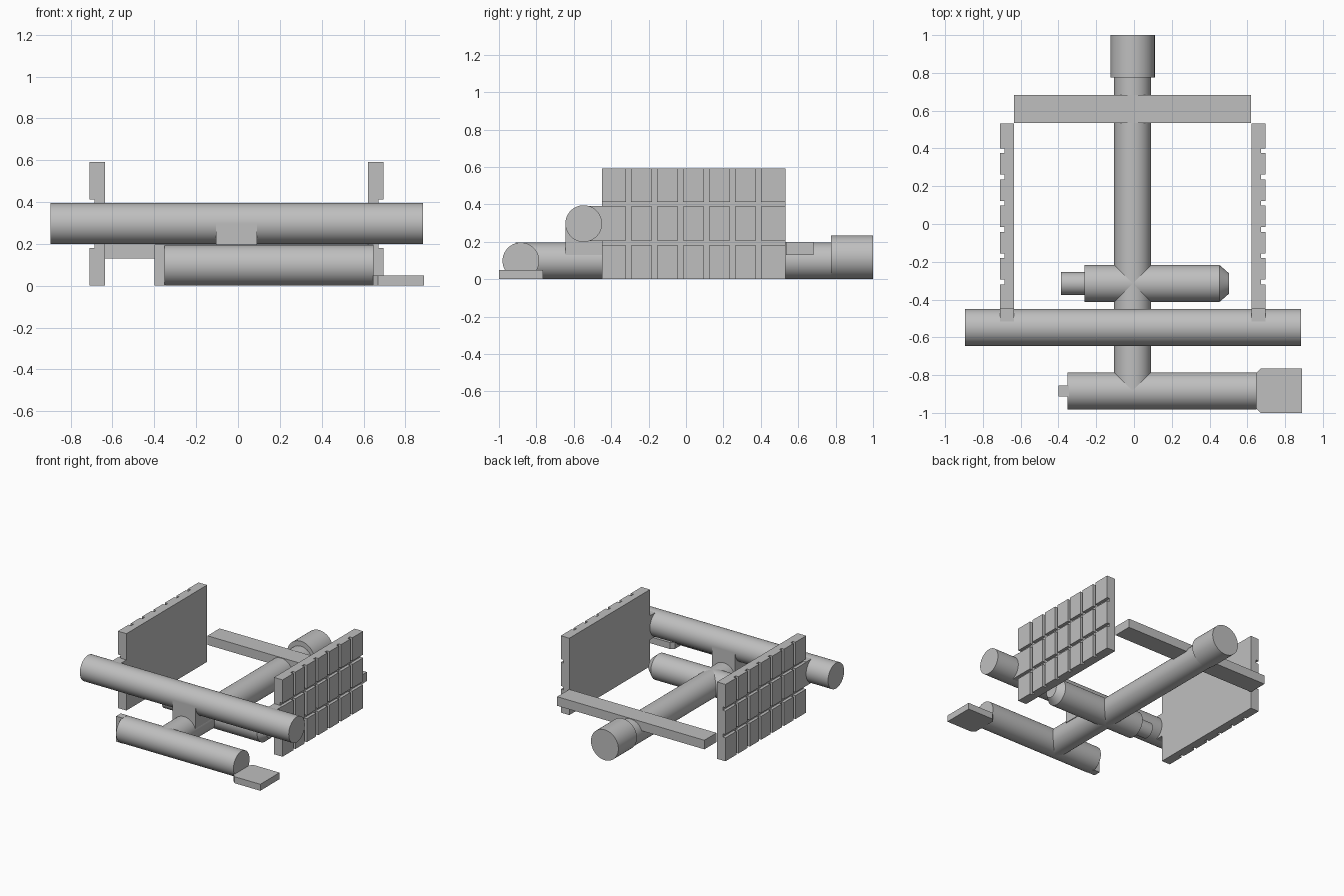
import bpy, bmesh, math
from mathutils import Matrix, Vector

if "Cube" in bpy.data.objects:
    bpy.data.objects.remove(bpy.data.objects["Cube"])

grey = bpy.data.materials.new("light grey")
grey.diffuse_color = (0.52, 0.52, 0.52, 1)
grey.use_nodes = True
grey.node_tree.nodes["Principled BSDF"].inputs["Base Color"].default_value = grey.diffuse_color


def finish(name, bm, smooth=False):
    bmesh.ops.recalc_face_normals(bm, faces=bm.faces)
    me = bpy.data.meshes.new(name)
    bm.to_mesh(me)
    bm.free()
    me.materials.append(grey)
    ob = bpy.data.objects.new(name, me)
    bpy.context.collection.objects.link(ob)
    if smooth:
        bpy.ops.object.select_all(action='DESELECT')
        ob.select_set(True)
        bpy.context.view_layer.objects.active = ob
        bpy.ops.object.shade_smooth_by_angle(angle=math.radians(30))
    return ob


def box_mesh(x, y, z):
    bm = bmesh.new()
    bmesh.ops.create_cube(bm, size=1)
    for v in bm.verts:
        v.co = [(a + b) / 2 + c * (b - a) for (a, b), c in zip((x, y, z), v.co)]
    return bm


def box(name, x, y, z):
    return finish(name, box_mesh(x, y, z))


def rod(name, axis, start, end, centre, r, r_end=None):
    """Round bar along x or y; centre gives (other horizontal, z)."""
    bm = bmesh.new()
    bmesh.ops.create_cone(bm, cap_ends=True, segments=64, radius1=r,
                          radius2=r if r_end is None else r_end, depth=end - start)
    mid = (start + end) / 2
    if axis == 'x':
        m = Matrix.Translation((mid, *centre)) @ Matrix.Rotation(math.pi / 2, 4, 'Y')
    else:
        m = Matrix.Translation((centre[0], mid, centre[1])) @ Matrix.Rotation(-math.pi / 2, 4, 'X')
    bm.transform(m)
    return finish(name, bm, True)


CX = -0.007   # centre line of the body

# Body spine and tail
rod("spine", 'y', -0.88, 0.79, (CX, 0.098), 0.098)
rod("tail_cap", 'y', 0.775, 1.0, (CX, 0.117), 0.117)
box("rear_crossbar", (-0.635, 0.62), (0.535, 0.683), (0.13, 0.2))

# Middle cross rod with stub and tapered tip
rod("middle_rod", 'x', -0.262, 0.452, (-0.315, 0.098), 0.098)
rod("middle_stub", 'x', -0.387, -0.25, (-0.315, 0.098), 0.06)
rod("middle_tip", 'x', 0.452, 0.502, (-0.315, 0.098), 0.098, 0.055)

# Front rod with end tab
rod("front_rod", 'x', -0.352, 0.648, (-0.883, 0.098), 0.098)
box("front_tab", (-0.4, -0.345), (-0.912, -0.855), (0, 0.196))

# Flat foot with two clipped corners
bm = bmesh.new()
foot = [(0.645, -0.975), (0.67, -1.0), (0.89, -1.0),
        (0.89, -0.765), (0.67, -0.765), (0.645, -0.79)]
face = bm.faces.new([bm.verts.new((x, y, 0)) for x, y in foot])
ext = bmesh.ops.extrude_face_region(bm, geom=[face], use_keep_orig=True)
for v in ext["geom"]:
    if isinstance(v, bmesh.types.BMVert):
        v.co.z = 0.05
finish("front_foot", bm)

# Raised rod on its pylon
rod("upper_rod", 'x', -0.896, 0.884, (-0.547, 0.297), 0.098)
box("pylon", (-0.105, 0.091), (-0.645, -0.449), (0.13, 0.297))

# Side panels: slab with raised tiles on the outer side
Y_GROOVES = [-0.307 + 0.139 * i for i in range(6)]
Z_GROOVES = [0.193, 0.4]
HALF = 0.0125
for side, name in ((1, "right"), (-1, "left")):
    inner, base, outer = [CX + side * d for d in (0.629, 0.679, 0.702)]
    bm = box_mesh(sorted((inner, base)), (-0.45, 0.532), (0, 0.592))
    for grooves, axis in ((Y_GROOVES, Vector((0, 1, 0))), (Z_GROOVES, Vector((0, 0, 1)))):
        for g in grooves:
            for edge in (g - HALF, g + HALF):
                bmesh.ops.bisect_plane(bm, geom=bm.verts[:] + bm.edges[:] + bm.faces[:],
                                       plane_co=axis * edge, plane_no=axis)
    bm.normal_update()
    tiles = []
    for f in bm.faces:
        c = f.calc_center_median()
        if (abs(c.x - base) < 1e-4 and all(abs(c.y - g) > HALF for g in Y_GROOVES)
                and all(abs(c.z - g) > HALF for g in Z_GROOVES)):
            tiles.append(f)
    ext = bmesh.ops.extrude_face_region(bm, geom=tiles)
    for v in ext["geom"]:
        if isinstance(v, bmesh.types.BMVert):
            v.co.x = outer
    # merge the coplanar pieces left by the cuts
    bmesh.ops.dissolve_limit(bm, angle_limit=0.01, verts=bm.verts[:], edges=bm.edges[:])
    finish(name + "_panel", bm)
    # lug joining the panel to the raised rod
    box(name + "_lug", sorted((inner, outer)), (-0.547, -0.45), (0.205, 0.39))
